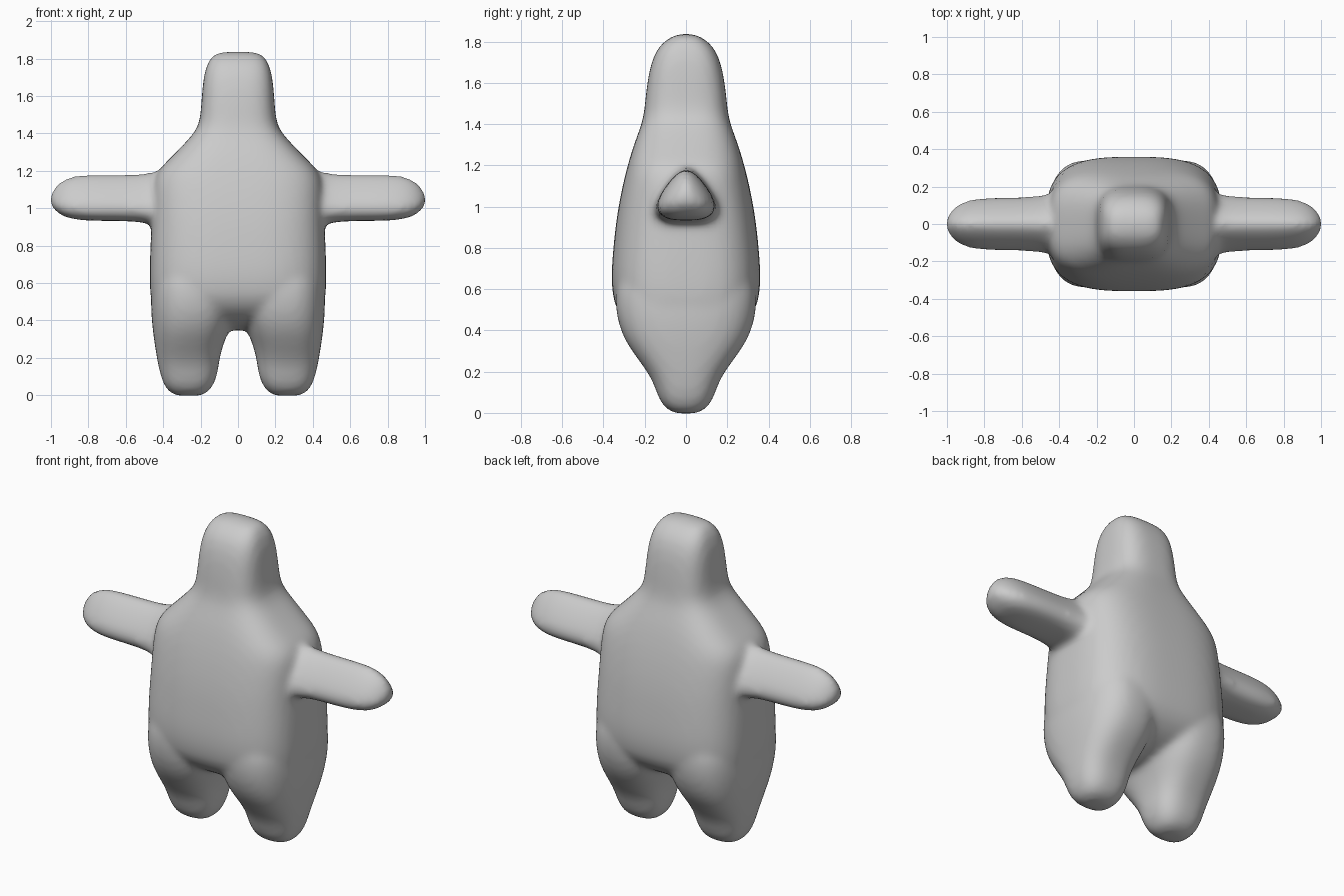
import bpy, bmesh, math

SEG = 32


def squircle(n):
    """Unit rounded-square outline."""
    pts = []
    for i in range(SEG):
        a = 2 * math.pi * i / SEG
        c, s = math.cos(a), math.sin(a)
        r = (abs(c) ** n + abs(s) ** n) ** (-1 / n)
        pts.append((c * r, s * r))
    return pts


def loft(bm, rings):
    """Skin a closed tube through rings of points and cap both ends."""
    rows = [[bm.verts.new(p) for p in ring] for ring in rings]
    faces = [bm.faces.new(rows[0]), bm.faces.new(rows[-1])]
    for a, b in zip(rows, rows[1:]):
        for i in range(len(a)):
            j = (i + 1) % len(a)
            faces.append(bm.faces.new((a[i], a[j], b[j], b[i])))
    bmesh.ops.recalc_face_normals(bm, faces=faces)


bm = bmesh.new()

# Torso, neck and head: height, half width, half depth
torso = [
    (0.345, 0.28, 0.05), (0.38, 0.36, 0.19), (0.43, 0.43, 0.28),
    (0.50, 0.465, 0.34), (0.58, 0.472, 0.358), (0.68, 0.472, 0.362),
    (0.80, 0.468, 0.352), (0.92, 0.462, 0.34), (1.04, 0.46, 0.32),
    (1.14, 0.455, 0.298), (1.20, 0.43, 0.282), (1.25, 0.38, 0.268),
    (1.30, 0.33, 0.252), (1.36, 0.272, 0.23), (1.41, 0.228, 0.212),
    (1.46, 0.205, 0.202), (1.53, 0.198, 0.196), (1.60, 0.193, 0.187),
    (1.66, 0.188, 0.177), (1.72, 0.18, 0.16), (1.77, 0.165, 0.135),
    (1.805, 0.145, 0.10), (1.828, 0.118, 0.062), (1.837, 0.08, 0.03),
]
shape = squircle(3.3)
loft(bm, [[(u * w, v * d, z) for u, v in shape] for z, w, d in torso])

# Legs: height, inner x, outer x, half depth
leg = [
    (-0.004, 0.20, 0.325, 0.045), (0.008, 0.17, 0.357, 0.08),
    (0.04, 0.138, 0.39, 0.118), (0.10, 0.112, 0.413, 0.143),
    (0.15, 0.105, 0.424, 0.16), (0.20, 0.098, 0.434, 0.188),
    (0.27, 0.08, 0.445, 0.24), (0.34, 0.05, 0.455, 0.29),
    (0.42, 0.025, 0.463, 0.325), (0.52, 0.01, 0.467, 0.345),
    (0.64, 0.01, 0.46, 0.34), (0.75, 0.06, 0.43, 0.27),
]
shape = squircle(2.7)
for side in (-1, 1):
    loft(bm, [[(side * ((a + b) / 2 + u * (b - a) / 2), v * d, z)
               for u, v in shape] for z, a, b, d in leg])

# Arms with a ridge on top and a flat underside: x, bottom, top, half depth
arm = [
    (0.30, 0.90, 1.20, 0.17), (0.44, 0.905, 1.20, 0.17),
    (0.50, 0.925, 1.187, 0.153), (0.60, 0.932, 1.183, 0.147),
    (0.72, 0.932, 1.183, 0.147), (0.82, 0.934, 1.182, 0.142),
    (0.89, 0.943, 1.174, 0.13), (0.94, 0.958, 1.153, 0.108),
    (0.975, 0.985, 1.122, 0.078), (0.997, 1.01, 1.09, 0.045),
    (1.006, 1.035, 1.065, 0.02),
]
half = [(0.22, 0.95), (0.45, 0.83), (0.68, 0.66), (0.86, 0.49),
        (0.98, 0.33), (0.99, 0.22), (0.87, 0.10), (0.62, 0.025), (0.32, 0.0)]
shape = [(0, 1.01)] + half + [(0, 0)] + [(-u, v) for u, v in reversed(half)]
for side in (-1, 1):
    loft(bm, [[(side * x, u * d, lo + v * (hi - lo)) for u, v in shape]
              for x, lo, hi, d in arm])

mesh = bpy.data.meshes.new("figure_body")
bm.to_mesh(mesh)
bm.free()
body = bpy.data.objects.new("figure_body", mesh)
bpy.context.collection.objects.link(body)

grey = bpy.data.materials.new("plain_grey")
grey.diffuse_color = (0.6, 0.6, 0.6, 1)
mesh.materials.append(grey)

# Round the parts, fuse them into one skin and soften the joins
sub = body.modifiers.new("round", 'SUBSURF')
sub.levels = sub.render_levels = 1
fuse = body.modifiers.new("fuse", 'REMESH')
fuse.mode = 'VOXEL'
fuse.voxel_size = 0.018
fuse.use_smooth_shade = True
soft = body.modifiers.new("soften", 'SMOOTH')
soft.factor = 0.5
soft.iterations = 10
